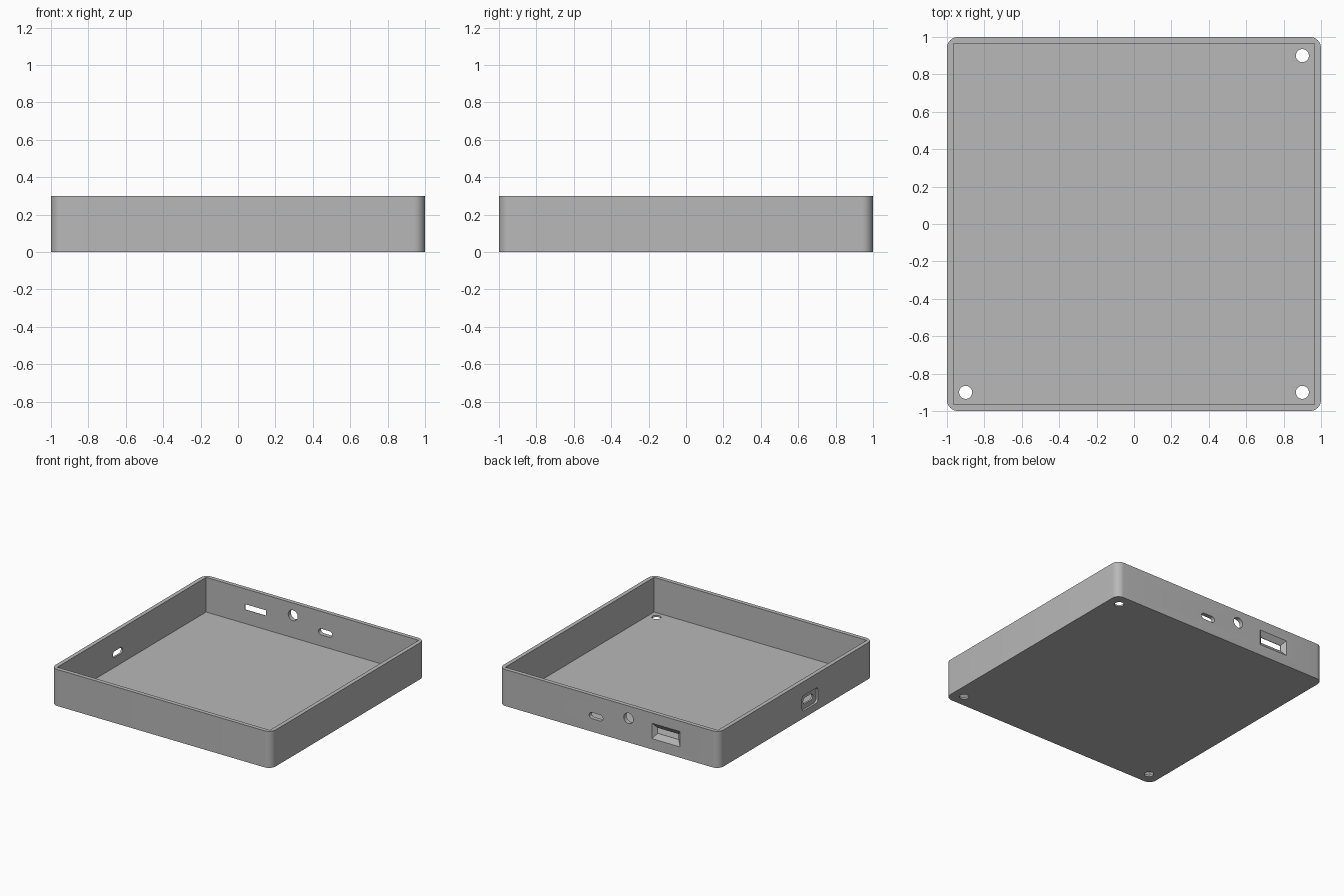
import bpy, bmesh
from math import sin, cos, pi
from mathutils import Vector

cube = bpy.data.objects.get("Cube")
if cube:
    bpy.data.objects.remove(cube, do_unlink=True)

# Case dimensions
HEIGHT, WALL, FLOOR, CORNER = 0.30, 0.034, 0.015, 0.06
BORE = 0.9            # screw hole distance from the centre lines
INNER = 1 - WALL      # inside face of every wall

grey = bpy.data.materials.new("plain_grey")
grey.use_nodes = True
grey.diffuse_color = (0.48, 0.48, 0.48, 1)
grey.node_tree.nodes["Principled BSDF"].inputs["Base Color"].default_value = grey.diffuse_color


def rounded_outline(width, height, radius, steps=8):
    """Rounded rectangle around the origin, counter-clockwise."""
    points = []
    for quarter, (sx, sy) in enumerate([(1, 1), (-1, 1), (-1, -1), (1, -1)]):
        cx, cy = sx * (width / 2 - radius), sy * (height / 2 - radius)
        for i in range(steps + 1):
            a = (quarter + i / steps) * pi / 2
            points.append((cx + radius * cos(a), cy + radius * sin(a)))
    return points


# Each placement maps outline coordinates (u, v) and depth d to space
def upward(u, v, d):
    return Vector((u, v, d))


def through_back(u, v, d):
    return Vector((u, d, v))


def through_right(u, v, d):
    return Vector((-d, u, v))


def loft(name, start, end, d0, d1, place, centre=(0, 0)):
    """Solid between two matching outlines at depths d0 and d1."""
    bm = bmesh.new()
    rings = [[bm.verts.new(place(u + centre[0], v + centre[1], d)) for u, v in outline]
             for outline, d in ((start, d0), (end, d1))]
    n = len(start)
    for i in range(n):
        j = (i + 1) % n
        bm.faces.new((rings[0][i], rings[0][j], rings[1][j], rings[1][i]))
    bm.faces.new(rings[0][::-1])
    bm.faces.new(rings[1])
    bmesh.ops.remove_doubles(bm, verts=bm.verts, dist=1e-5)
    bmesh.ops.recalc_face_normals(bm, faces=bm.faces)
    mesh = bpy.data.meshes.new(name)
    bm.to_mesh(mesh)
    bm.free()
    obj = bpy.data.objects.new(name, mesh)
    obj.data.materials.append(grey)
    bpy.context.collection.objects.link(obj)
    return obj


def prism(name, width, height, radius, d0, d1, place, centre=(0, 0)):
    outline = rounded_outline(width, height, radius)
    return loft(name, outline, outline, d0, d1, place, centre)


# Outer shell with rounded vertical corners
tray = prism("case_tray", 2, 2, CORNER, 0, HEIGHT, upward)

# Square-cornered cavity
cutters = [prism("cavity", 2 * INNER, 2 * INNER, 0, FLOOR, HEIGHT + 0.1, upward)]

# Screw holes in three corners of the floor
for x, y in [(BORE, BORE), (BORE, -BORE), (-BORE, -BORE)]:
    cutters.append(prism("screw_hole", 0.07, 0.07, 0.035, -0.1, 0.1, upward, (x, y)))

# Back wall: oval port, round jack, wide slot with flared mouth
cutters.append(prism("oval_port", 0.125, 0.05, 0.025, 0.9, 1.1, through_back, (0.118, 0.132)))
cutters.append(prism("round_jack", 0.086, 0.086, 0.043, 0.9, 1.1, through_back, (-0.177, 0.198)))
slot_at = (-0.518, 0.152)
cutters.append(prism("wide_slot", 0.19, 0.045, 0, 0.9, 1.1, through_back, slot_at))
cutters.append(loft("slot_mouth", rounded_outline(0.19, 0.045, 0),
                    rounded_outline(0.256, 0.128, 0), INNER + 0.004, 1.0005,
                    through_back, slot_at))

# Right wall: oval port inside a shallow rounded recess
side_at = (-0.182, 0.122)
cutters.append(prism("side_port", 0.125, 0.05, 0.025, 0.9, 1.1, through_right, side_at))
cutters.append(prism("side_recess", 0.205, 0.125, 0.025, 1 - WALL * 0.55, 1.1,
                     through_right, side_at))

# Cut the openings one after another
bpy.context.view_layer.objects.active = tray
for cutter in cutters:
    cutter.hide_render = True
    cut = tray.modifiers.new("cut", 'BOOLEAN')
    cut.operation = 'DIFFERENCE'
    cut.solver = 'EXACT'
    cut.object = cutter
    bpy.ops.object.modifier_apply(modifier=cut.name)
    bpy.data.objects.remove(cutter, do_unlink=True)

# Smooth the rounded corners and bores, keep the edges crisp
bpy.ops.object.select_all(action='DESELECT')
tray.select_set(True)
bpy.ops.object.shade_smooth_by_angle(angle=pi / 6)
